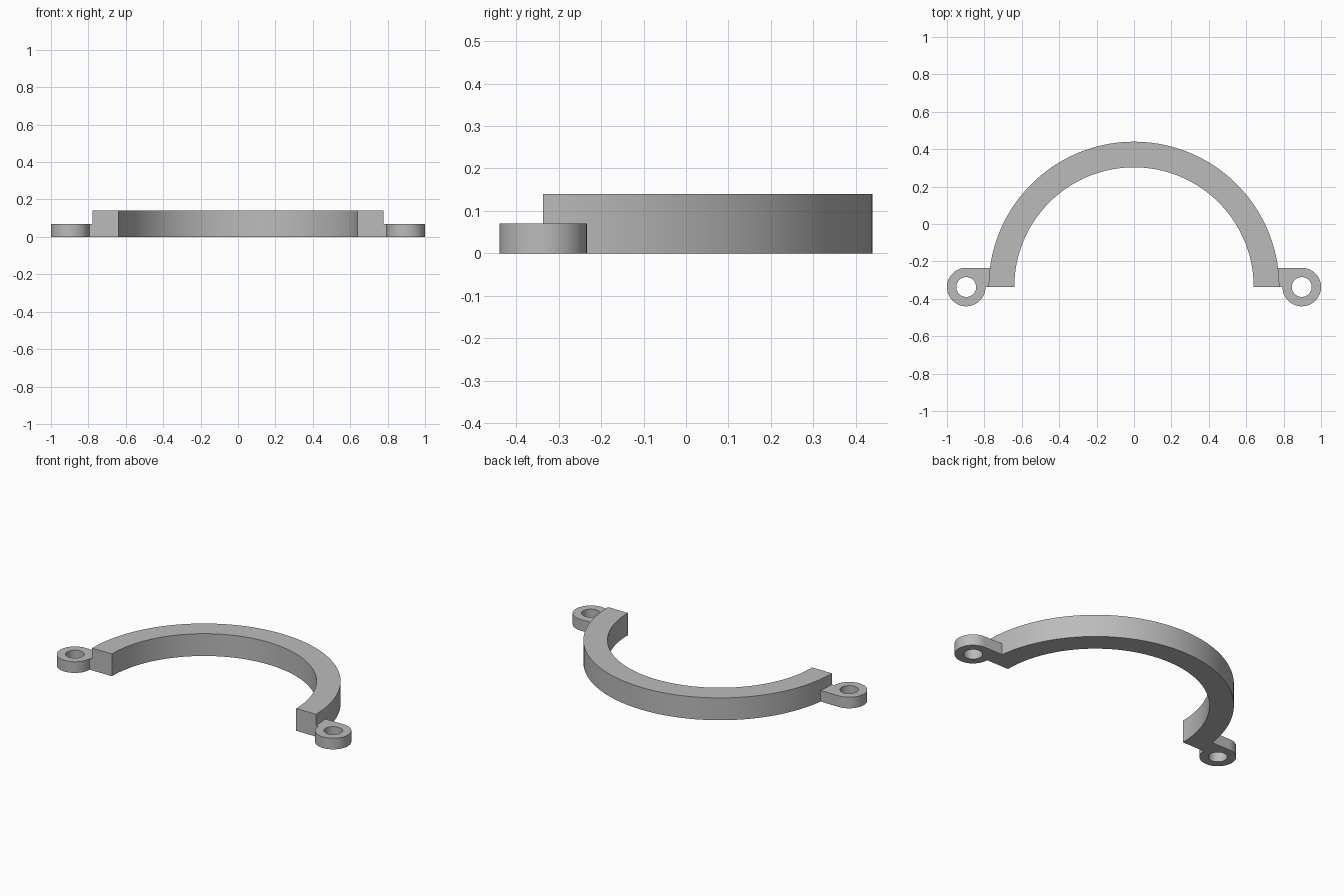
import bpy, bmesh
from math import sin, cos, pi, radians

cube = bpy.data.objects.get("Cube")
if cube:
    bpy.data.objects.remove(cube, do_unlink=True)

# Plain grey material
grey = bpy.data.materials.new("grey")
grey.use_nodes = True
GREY = (0.5, 0.5, 0.5, 1)
grey.diffuse_color = GREY
grey.node_tree.nodes["Principled BSDF"].inputs["Base Color"].default_value = GREY

CENTRE_Y = -0.337
RING_OUT, RING_IN, RING_H = 0.777, 0.64, 0.14
LUG_X, LUG_R, HOLE_R, LUG_H = 0.897, 0.103, 0.053, 0.07


def arc(cx, radius, start, end, steps):
    """Points on an arc around (cx, CENTRE_Y), angles in degrees."""
    angles = [radians(start + (end - start) * i / steps) for i in range(steps + 1)]
    return [(cx + radius * cos(a), CENTRE_Y + radius * sin(a)) for a in angles]


def extrude_outline(name, loops, height):
    """Fill closed 2D loops (inner ones become holes) and extrude upward."""
    bm = bmesh.new()
    edges = []
    for loop in loops:
        verts = [bm.verts.new((x, y, 0)) for x, y in loop]
        edges += [bm.edges.new((v, verts[i - 1])) for i, v in enumerate(verts)]
    bmesh.ops.triangle_fill(bm, edges=edges, use_beauty=True, use_dissolve=False)
    ret = bmesh.ops.extrude_face_region(bm, geom=bm.faces[:], use_keep_orig=True)
    top = [g for g in ret["geom"] if isinstance(g, bmesh.types.BMVert)]
    bmesh.ops.translate(bm, verts=top, vec=(0, 0, height))
    bmesh.ops.recalc_face_normals(bm, faces=bm.faces[:])
    mesh = bpy.data.meshes.new(name)
    bm.to_mesh(mesh)
    bm.free()
    mesh.materials.append(grey)
    obj = bpy.data.objects.new(name, mesh)
    bpy.context.collection.objects.link(obj)
    bpy.ops.object.select_all(action='DESELECT')
    obj.select_set(True)
    bpy.context.view_layer.objects.active = obj
    bpy.ops.object.shade_smooth_by_angle(angle=radians(30))
    return obj


# Half ring band
extrude_outline("half_ring",
                [arc(0, RING_OUT, 0, 180, 96) + arc(0, RING_IN, 180, 0, 96)], RING_H)

# Mounting lugs: round eye with a web reaching into the ring
web_x = RING_OUT - 0.02
outline = arc(LUG_X, LUG_R, 90, -180, 54)
outline += [(web_x, CENTRE_Y), (web_x, CENTRE_Y + LUG_R)]
hole = arc(LUG_X, HOLE_R, 0, 360, 48)[:-1]
for name, side in (("left_lug", 1), ("right_lug", -1)):
    loops = [[(side * x, y) for x, y in loop] for loop in (outline, hole)]
    extrude_outline(name, loops, LUG_H)
